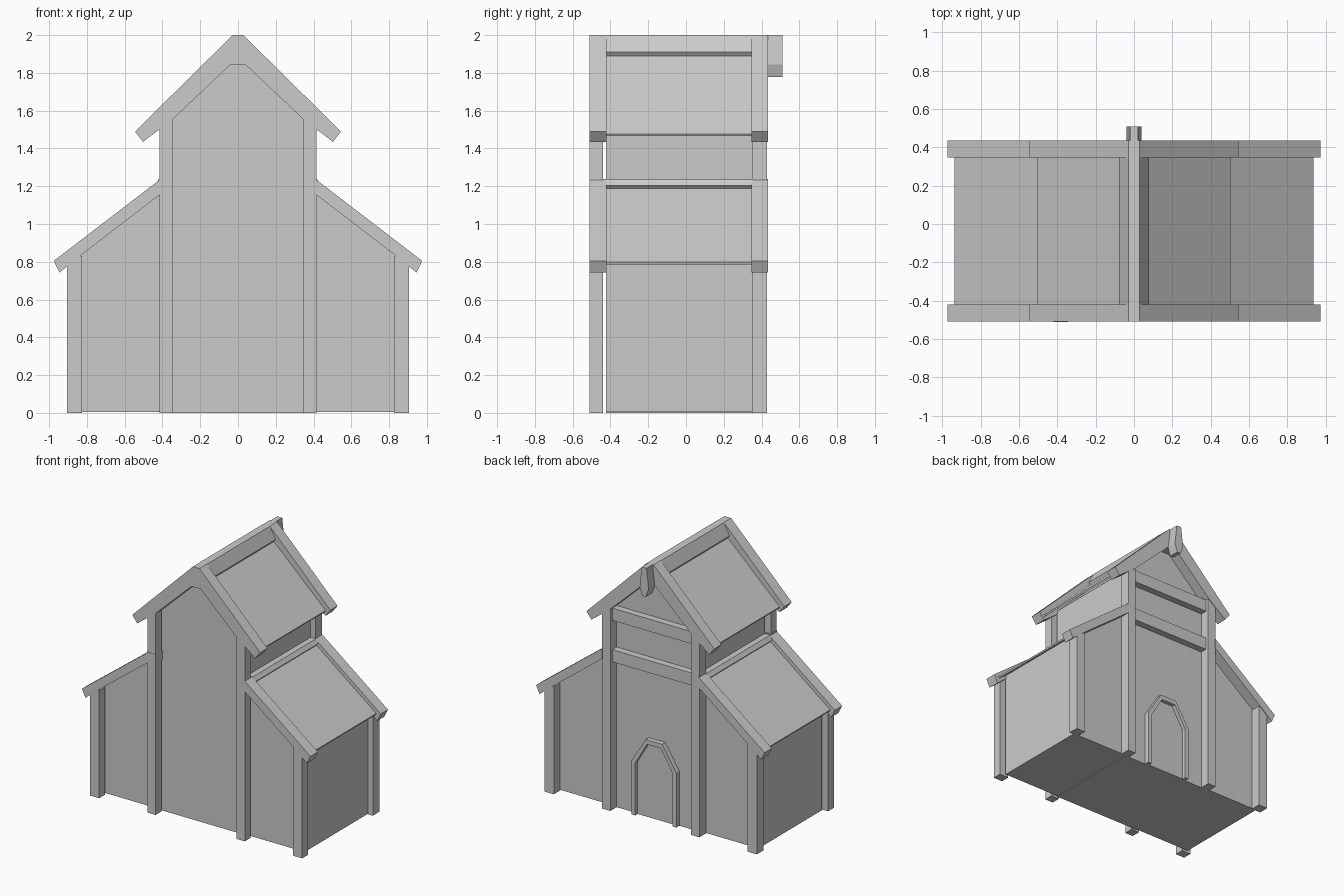
import bpy, bmesh

if "Cube" in bpy.data.objects:
    bpy.data.objects.remove(bpy.data.objects["Cube"])


def prism(name, profile, y0, y1):
    """Extrude an x-z outline from y0 to y1."""
    bm = bmesh.new()
    face = bm.faces.new([bm.verts.new((x, y0, z)) for x, z in profile])
    new = bmesh.ops.extrude_face_region(bm, geom=[face])["geom"]
    verts = [v for v in new if isinstance(v, bmesh.types.BMVert)]
    bmesh.ops.translate(bm, verts=verts, vec=(0, y1 - y0, 0))
    bmesh.ops.recalc_face_normals(bm, faces=bm.faces)
    mesh = bpy.data.meshes.new(name)
    bm.to_mesh(mesh)
    bm.free()
    obj = bpy.data.objects.new(name, mesh)
    bpy.context.collection.objects.link(obj)
    return obj


def flip(profile):
    return [(-x, z) for x, z in profile]


def pair(name, profile, y0, y1):
    """The same part on the right and left."""
    prism(name + "_right", profile, y0, y1)
    prism(name + "_left", flip(profile), y0, y1)


def sym(half):
    """Close a right-hand half outline into a symmetric outline."""
    return half + flip(half)[::-1]


def rect(x0, x1, z0, z1):
    return [(x0, z0), (x1, z0), (x1, z1), (x0, z1)]


FRONT, BACK = -0.423, 0.352      # wall planes

# Walls
prism("tower_walls", sym([(0.375, 0), (0.375, 1.56), (0.04, 1.88)]), FRONT, BACK)
pair("wing_walls", [(0.375, 0.005), (0.865, 0.005), (0.865, 0.835), (0.375, 1.21)],
     FRONT, BACK)

# Roof panels, set below the rafters
pair("tower_roof", [(0.0, 1.95), (0.505, 1.477), (0.5, 1.465), (0.0, 1.932)], FRONT, BACK)
pair("wing_roof", [(0.37, 1.232), (0.936, 0.798), (0.932, 0.786), (0.37, 1.216)],
     FRONT, BACK)

# Ridge beam and flashing beams along the tower
prism("ridge_beam", sym([(0.03, 2.0), (0.078, 1.91), (0.06, 1.885)]), FRONT, BACK)
pair("flashing_beam", [(0.36, 1.235), (0.42, 1.235), (0.443, 1.205), (0.42, 1.18),
                       (0.36, 1.18)], FRONT, BACK)

# Posts and rafters, front and back
tower_rafter = sym([(0.028, 2.0), (0.545, 1.49), (0.503, 1.435), (0.41, 1.505),
                    (0.345, 1.555), (0.038, 1.845)])
# the symmetric outline runs outer right -> inner, then inner left -> outer
wing_rafter = [(0.41, 1.238), (0.975, 0.805), (0.945, 0.743), (0.905, 0.775),
               (0.827, 0.838), (0.41, 1.158)]
for side, p0, p1, r0, r1 in (("front", -0.51, -0.44, -0.51, -0.42),
                             ("back", 0.35, 0.43, 0.347, 0.435)):
    pair(side + "_tower_post", rect(0.345, 0.415, 0, 1.56), p0, p1)
    pair(side + "_wing_post", rect(0.827, 0.905, 0, 0.83), p0, p1)
    prism(side + "_tower_rafter", tower_rafter, r0, r1)
    pair(side + "_wing_rafter", wing_rafter, r0, r1)

# Joint block on the left front post
prism("joint_block", [(-0.42, 1.158), (-0.345, 1.165), (-0.345, 1.238), (-0.42, 1.238)],
      -0.512, -0.43)

# Cross beams on the entrance side
for name, z0, z1 in (("upper_cross_beam", 1.46, 1.555), ("lower_cross_beam", 1.14, 1.235)):
    prism(name, rect(-0.36, 0.36, z0, z1), BACK - 0.01, 0.405)

# Door frame and door leaf
outer = [(0.19, 0), (0.19, 0.42), (0.07, 0.61)]
inner = [(0.06, 0.575), (0.16, 0.405), (0.16, 0)]
frame = outer + flip(outer)[::-1] + flip(inner)[::-1] + inner
prism("door_frame", frame, BACK - 0.01, 0.39)
prism("door_leaf", sym(inner[::-1]), BACK - 0.01, 0.36)

# Ornament at the ridge end
prism("ridge_ornament", sym([(0.02, 2.0), (0.038, 1.845), (0.016, 1.778)]), 0.43, 0.51)
